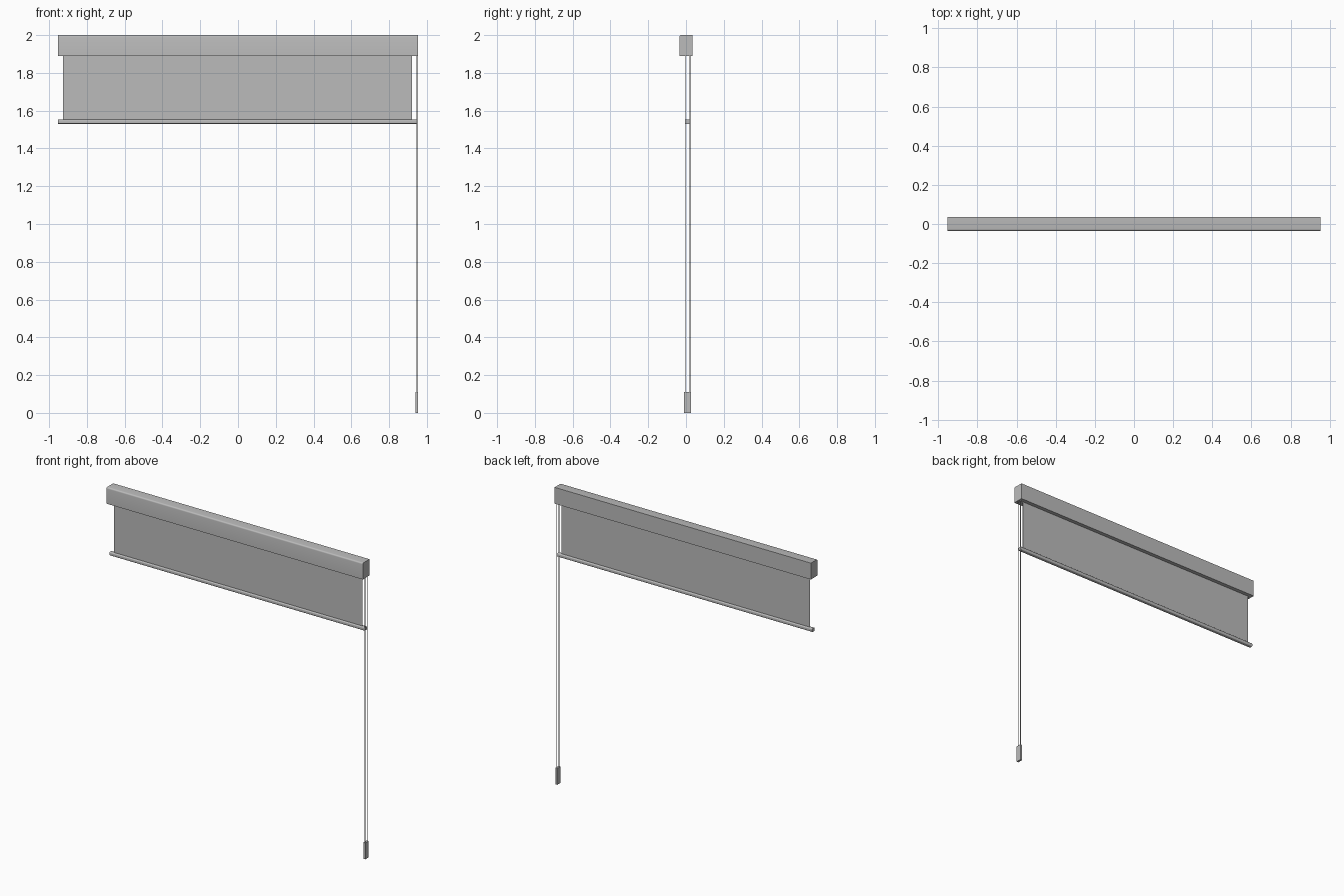
import bpy, bmesh, math

if "Cube" in bpy.data.objects:
    bpy.data.objects.remove(bpy.data.objects["Cube"], do_unlink=True)

GREY = (0.5, 0.5, 0.5, 1)
mat = bpy.data.materials.new("plain grey")
mat.use_nodes = True
mat.diffuse_color = GREY
mat.node_tree.nodes["Principled BSDF"].inputs["Base Color"].default_value = GREY


def finish(name, bm):
    mesh = bpy.data.meshes.new(name)
    bm.to_mesh(mesh)
    bm.free()
    mesh.materials.append(mat)
    obj = bpy.data.objects.new(name, mesh)
    bpy.context.collection.objects.link(obj)
    bpy.ops.object.select_all(action="DESELECT")
    obj.select_set(True)
    bpy.context.view_layer.objects.active = obj
    bpy.ops.object.shade_smooth_by_angle(angle=math.radians(35))
    return obj


def box(name, lo, hi, round_edges=None, radius=0.0):
    """Box between two corners, with the chosen edges rounded."""
    bm = bmesh.new()
    bmesh.ops.create_cube(bm, size=1)
    for v in bm.verts:
        v.co = [(a + b) / 2 + c * (b - a) for a, b, c in zip(lo, hi, v.co)]
    if round_edges:
        edges = [e for e in bm.edges if round_edges(e)]
        bmesh.ops.bevel(bm, geom=edges, offset=radius, segments=4,
                        profile=0.5, affect="EDGES")
    return finish(name, bm)


def rod(name, x, y, z0, z1, radius):
    bm = bmesh.new()
    bmesh.ops.create_cone(bm, cap_ends=True, segments=8, radius1=radius,
                          radius2=radius, depth=z1 - z0)
    bmesh.ops.translate(bm, verts=bm.verts, vec=(x, y, (z0 + z1) / 2))
    return finish(name, bm)


def along_x(e):
    a, b = e.verts
    return abs(a.co.x - b.co.x) > 0.1


def front_top(e):
    return along_x(e) and all(v.co.y < 0 and v.co.z > 1.95 for v in e.verts)


# Headbox with a softened upper front edge
box("headbox", (-0.953, -0.035, 1.89), (0.953, 0.035, 2), front_top, 0.009)

# Fabric sheet and the weighted rail along its lower edge
box("fabric", (-0.927, 0.007, 1.54), (0.92, 0.009, 1.9))
box("bottom_rail", (-0.953, -0.005, 1.53), (0.944, 0.021, 1.553), along_x, 0.006)

# Cord loop and its weight
for name, y in (("front_cord", -0.004), ("back_cord", 0.02)):
    rod(name, 0.947, y, 0.1, 1.9, 0.0025)
box("cord_weight", (0.94, -0.01, 0), (0.954, 0.026, 0.11))
